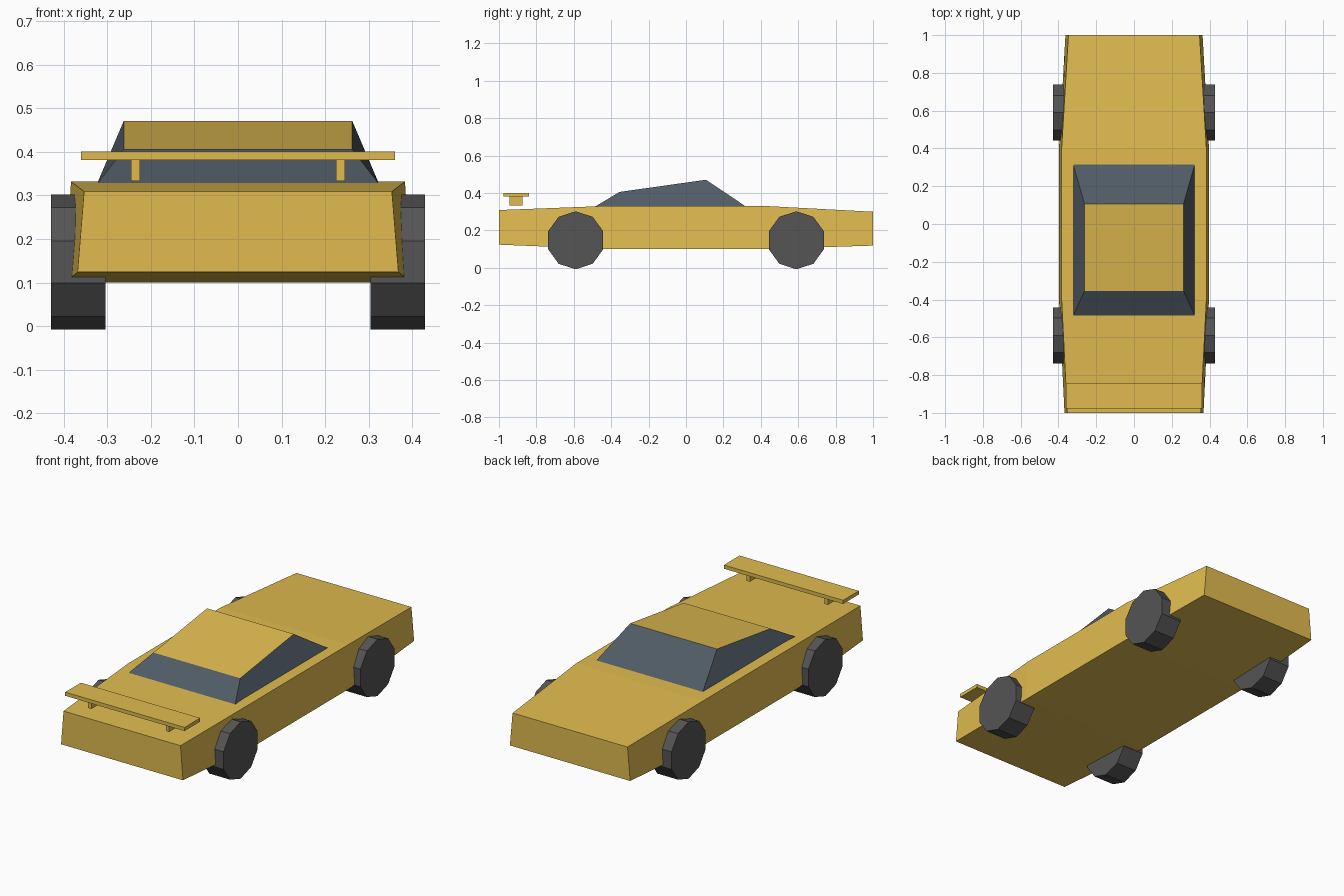
import bpy, bmesh
from math import pi
from mathutils import Matrix

if "Cube" in bpy.data.objects:
    bpy.data.objects.remove(bpy.data.objects["Cube"])


def material(name, rgb):
    m = bpy.data.materials.new(name)
    m.diffuse_color = (*rgb, 1)
    m.use_nodes = True
    m.node_tree.nodes["Principled BSDF"].inputs["Base Color"].default_value = m.diffuse_color
    return m


PAINT = material("yellow_paint", (0.75, 0.5, 0.08))
GLASS = material("dark_glass", (0.08, 0.105, 0.13))
RUBBER = material("rubber", (0.09, 0.09, 0.09))


def finish(name, bm, *mats):
    bmesh.ops.recalc_face_normals(bm, faces=bm.faces)
    mesh = bpy.data.meshes.new(name)
    bm.to_mesh(mesh)
    bm.free()
    for m in mats:
        mesh.materials.append(m)
    obj = bpy.data.objects.new(name, mesh)
    bpy.context.collection.objects.link(obj)
    return obj


def loft(bm, rings):
    """Skin a row of four-cornered rings and cap both ends."""
    loops = [[bm.verts.new(p) for p in ring] for ring in rings]
    for a, b in zip(loops, loops[1:]):
        for i in range(4):
            j = (i + 1) % 4
            bm.faces.new((a[i], a[j], b[j], b[i]))
    bm.faces.new(loops[0])
    return bm.faces.new(loops[-1])


def box(name, size, centre, mat):
    bm = bmesh.new()
    bmesh.ops.create_cube(bm, size=1, matrix=Matrix.Translation(centre) @ Matrix.Diagonal((*size, 1)))
    return finish(name, bm, mat)


# Body: trapezoid sections along y (y, bottom half width, bottom z, top half width, top z)
sections = [
    (-1.0, 0.368, 0.124, 0.353, 0.309),
    (-0.4, 0.397, 0.10, 0.383, 0.332),
    (0.4, 0.397, 0.10, 0.383, 0.332),
    (1.0, 0.363, 0.119, 0.347, 0.30),
]
bm = bmesh.new()
loft(bm, [[(-b, y, z0), (b, y, z0), (t, y, z1), (-t, y, z1)] for y, b, z0, t, z1 in sections])
finish("body", bm, PAINT)

# Cabin: glass sides with a painted sloping roof
bm = bmesh.new()
base = [(-0.322, -0.485, 0.328), (0.322, -0.485, 0.328), (0.322, 0.317, 0.33), (-0.322, 0.317, 0.33)]
roof = [(-0.262, -0.355, 0.406), (0.262, -0.355, 0.406), (0.262, 0.107, 0.471), (-0.262, 0.107, 0.471)]
loft(bm, [base, roof]).material_index = 1
finish("cabin", bm, GLASS, PAINT)

# Spoiler blade and posts
box("spoiler_blade", (0.72, 0.135, 0.02), (0, -0.908, 0.391), PAINT)
for side, label in ((-1, "left"), (1, "right")):
    box(f"spoiler_post_{label}", (0.02, 0.07, 0.048), (side * 0.235, -0.908, 0.357), PAINT)

    # Ten-sided wheels, flat edge on the ground
    for end, place in ((-1, "front"), (1, "back")):
        bm = bmesh.new()
        bmesh.ops.create_cone(
            bm, cap_ends=True, segments=10, radius1=0.155, radius2=0.155, depth=0.125,
            matrix=Matrix.Translation((side * 0.3665, end * 0.59, 0.1474))
            @ Matrix.Rotation(pi / 2, 4, "Y") @ Matrix.Rotation(pi / 2, 4, "Z"))
        wheel = finish(f"wheel_{place}_{label}", bm, RUBBER)
